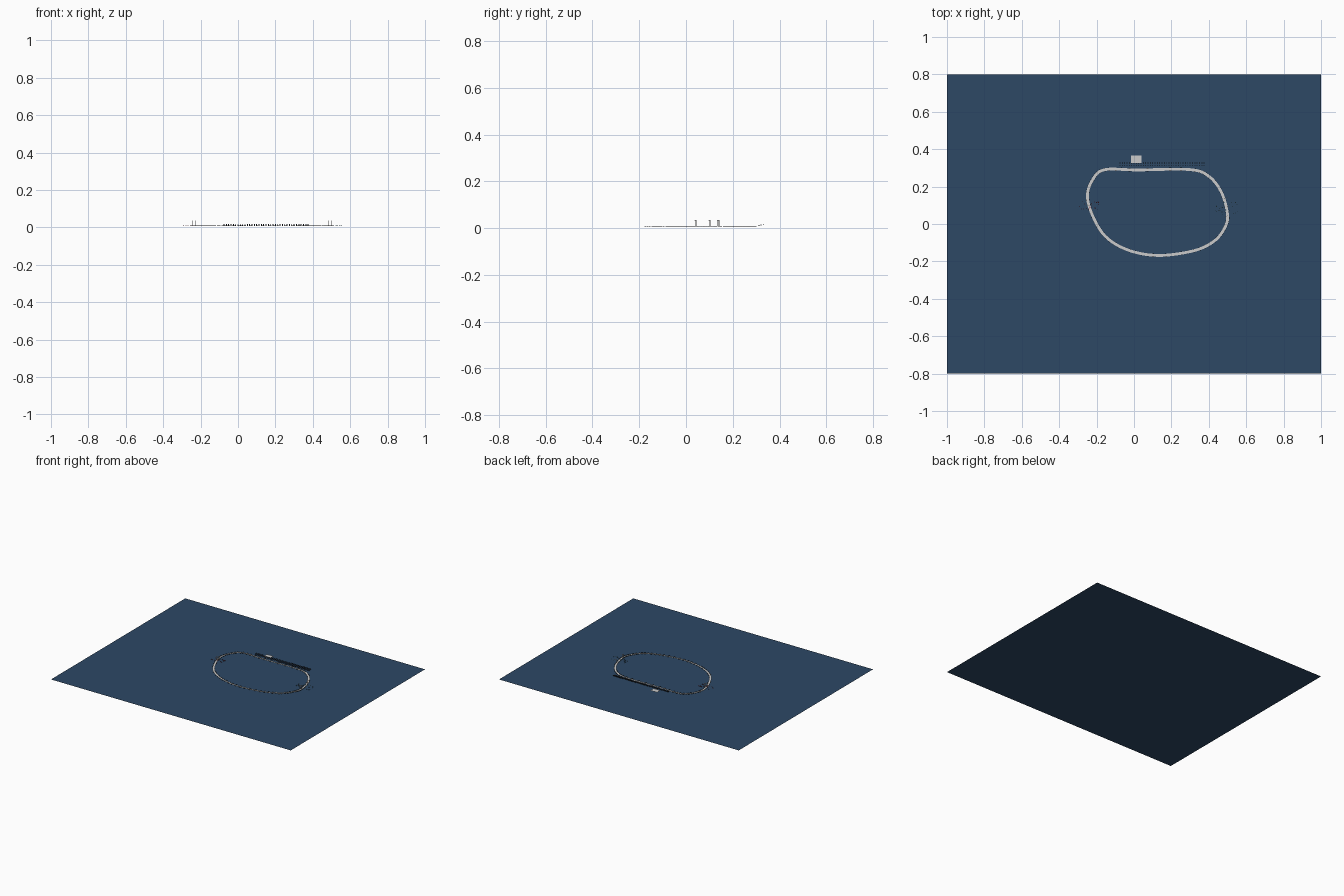
import bpy, bmesh, math, random
from mathutils import Vector, Matrix

if "Cube" in bpy.data.objects:
    bpy.data.objects.remove(bpy.data.objects["Cube"])
random.seed(4)


def material(name, rgb):
    m = bpy.data.materials.new(name)
    m.diffuse_color = (*rgb, 1)
    m.use_nodes = True
    m.node_tree.nodes["Principled BSDF"].inputs["Base Color"].default_value = m.diffuse_color
    return m


BLUE = material("field_blue", (0.026, 0.065, 0.13))
DARK = material("dark", (0.025, 0.028, 0.035))
RED = material("red", (0.3, 0.05, 0.08))
TEAL = material("teal", (0.12, 0.25, 0.32))


def finish(name, bm, mat=None):
    me = bpy.data.meshes.new(name)
    bm.to_mesh(me)
    bm.free()
    ob = bpy.data.objects.new(name, me)
    bpy.context.collection.objects.link(ob)
    if mat:
        me.materials.append(mat)
    return ob


def box(bm, center, size, angle=0):
    m = (Matrix.Translation(center) @ Matrix.Rotation(angle, 4, 'Z')
         @ Matrix.Diagonal((*size, 1)))
    bmesh.ops.create_cube(bm, size=1, matrix=m)


def sheet(name, x0, x1, y0, y1, z, mat=None):
    bm = bmesh.new()
    bm.faces.new([bm.verts.new(p) for p in
                  ((x0, y0, z), (x1, y0, z), (x1, y1, z), (x0, y1, z))])
    return finish(name, bm, mat)


# Ground sheet
sheet("field", -1, 1, -0.8, 0.8, 0, BLUE)

# Circuit centre line, smoothed through a few points
PTS = [Vector(p) for p in (
    (-.158, .290), (.02, .289), (.297, .291), (.40, .255), (.468, .168),
    (.50, .05), (.485, -.02), (.43, -.09), (.323, -.142), (.136, -.168),
    (-.024, -.142), (-.147, -.072), (-.217, .035), (-.249, .147), (-.222, .235))]


def smooth_loop(pts, steps):
    out, n = [], len(pts)
    for i in range(n):
        a, b, c, d = (pts[(i + k) % n] for k in (-1, 0, 1, 2))
        for s in range(steps):
            t = s / steps
            out.append(0.5 * (2 * b + (c - a) * t + (2 * a - 5 * b + 4 * c - d) * t * t
                              + (3 * b - a - 3 * c + d) * t ** 3))
    return out


LINE = smooth_loop(PTS, 10)
N = len(LINE)
TAN = [(LINE[(i + 1) % N] - LINE[i - 1]).normalized() for i in range(N)]


def offset(i, d, z):
    t = TAN[i]
    return (LINE[i].x - t.y * d, LINE[i].y + t.x * d, z)


def ribbon(name, inner, outer, z, mat=None):
    bm = bmesh.new()
    rows = [[bm.verts.new(offset(i, d, z)) for d in (inner, outer)] for i in range(N)]
    for i in range(N):
        a, b = rows[i], rows[(i + 1) % N]
        bm.faces.new((a[0], a[1], b[1], b[0]))
    bmesh.ops.recalc_face_normals(bm, faces=bm.faces)
    if bm.faces[:][0].normal.z < 0:
        bmesh.ops.reverse_faces(bm, faces=bm.faces)
    return finish(name, bm, mat)


# Road surface
road = ribbon("road", -0.0075, 0.0075, 0.008)

# Low dashed barriers on both edges
bm = bmesh.new()
for d in (-0.0082, 0.0082):
    for i in range(0, N, 2):
        t = TAN[i]
        box(bm, offset(i, d, 0.009), (0.012, 0.0012, 0.003), math.atan2(t.y, t.x))
finish("barriers", bm, DARK)

# Flat paved yard beside the main straight
sheet("yard", -0.015, 0.041, 0.327, 0.366, 0.008)

# Rows of stand seats along the main straight
bm = bmesh.new()
for row in range(3):
    x = -0.075
    while x < 0.385:
        if not (-0.02 < x < 0.045 and row > 1):
            box(bm, (x, 0.312 + row * 0.009, 0.011 + row * 0.0025),
                (0.005, 0.003, 0.005))
        x += 0.0125
finish("stand_seats", bm, DARK)


# Scattered markers and thin posts at the two ends
def markers(name, cx, cy, rx, ry, count, mat):
    bm = bmesh.new()
    for _ in range(count):
        box(bm, (cx + random.uniform(-rx, rx), cy + random.uniform(-ry, ry), 0.009),
            (0.004, 0.004, 0.002))
    finish(name, bm, mat)


def posts(name, x, ys):
    bm = bmesh.new()
    for y in ys:
        for dx in (-0.009, 0, 0.009):
            box(bm, (x + dx, y + dx * 0.4, 0.022), (0.0015, 0.0015, 0.028))
        box(bm, (x, y, 0.034), (0.019, 0.0015, 0.002), math.atan(0.4))
    finish(name, bm)


markers("west_markers", -0.24, 0.10, 0.06, 0.025, 22, RED)
markers("east_markers", 0.495, 0.085, 0.06, 0.033, 26, TEAL)
posts("west_posts", -0.235, (0.10,))
posts("east_posts", 0.492, (0.04, 0.138))
